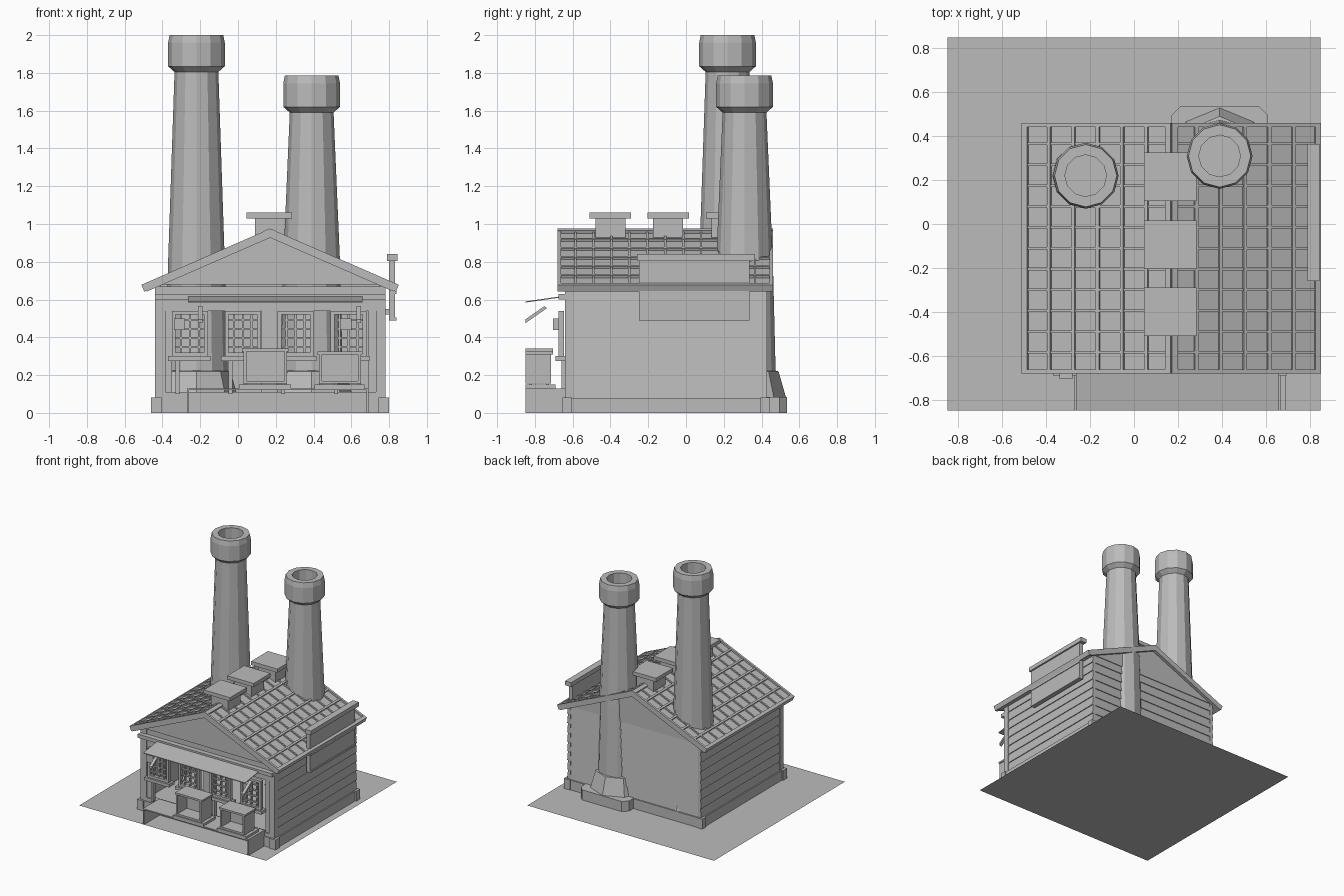
import bpy, bmesh, math
from mathutils import Vector

cube = bpy.data.objects.get("Cube")
if cube:
    bpy.data.objects.remove(cube, do_unlink=True)

grey = bpy.data.materials.new("plain_grey")
grey.use_nodes = True
grey.diffuse_color = (0.5, 0.5, 0.5, 1)
bsdf = grey.node_tree.nodes["Principled BSDF"]
bsdf.inputs["Base Color"].default_value = grey.diffuse_color
bsdf.inputs["Roughness"].default_value = 0.8


def finish(name, bm, fix=True):
    if fix:
        bmesh.ops.recalc_face_normals(bm, faces=bm.faces[:])
    mesh = bpy.data.meshes.new(name)
    bm.to_mesh(mesh)
    bm.free()
    mesh.materials.append(grey)
    obj = bpy.data.objects.new(name, mesh)
    bpy.context.collection.objects.link(obj)
    return obj


def prism(name, pts, a0, a1, axis):
    """Extrude a flat outline along the named axis."""
    place = {"x": lambda p, a: (a, p[0], p[1]),
             "y": lambda p, a: (p[0], a, p[1]),
             "z": lambda p, a: (p[0], p[1], a)}[axis]
    bm = bmesh.new()
    ends = [[bm.verts.new(place(p, a)) for p in pts] for a in (a0, a1)]
    for ring in ends:
        bm.faces.new(ring)
    for i in range(len(pts)):
        j = (i + 1) % len(pts)
        bm.faces.new((ends[0][i], ends[0][j], ends[1][j], ends[1][i]))
    return finish(name, bm)


def box(name, x0, x1, y0, y1, z0, z1):
    return prism(name, [(x0, y0), (x1, y0), (x1, y1), (x0, y1)], z0, z1, "z")


def lathe(name, profile, sides, x, y):
    bm = bmesh.new()
    rings = []
    for r, z in profile:
        rings.append([bm.verts.new((x + r * math.cos(math.tau * i / sides),
                                    y + r * math.sin(math.tau * i / sides), z))
                      for i in range(sides)])
    for a, b in zip(rings, rings[1:]):
        for i in range(sides):
            j = (i + 1) % sides
            bm.faces.new((a[i], a[j], b[j], b[i]))
    bm.faces.new(rings[-1])
    bm.faces.new(rings[0][::-1])
    return finish(name, bm)


# Ground sheet
bm = bmesh.new()
bm.faces.new([bm.verts.new(p) for p in
              ((-.85, -.85, 0), (.85, -.85, 0), (.85, .85, 0), (-.85, .85, 0))])
finish("ground_sheet", bm, False)

# Plinth with corner blocks
LEFT, RIGHT, FRONT, BACK = -.44, .78, -.64, .43
box("plinth", LEFT - .01, RIGHT + .01, FRONT - .005, BACK + .01, 0, .08)
for sx in (LEFT - .02, RIGHT - .035):
    for sy in (FRONT - .015, BACK - .035):
        box("plinth_corner", sx, sx + .055, sy, sy + .05, 0, .082)


# Clapboard walls
def clapboard(name, face, out, a0, a1, axis):
    rows, z0, z1 = 8, .08, .69
    step = (z1 - z0) / rows
    pts = [(face - out * .03, z0)]
    for i in range(rows):
        pts += [(face, z0 + i * step), (face - out * .007, z0 + (i + 1) * step)]
    pts.append((face - out * .03, z1))
    prism(name, pts, a0, a1, axis)


clapboard("left_wall", RIGHT, 1, FRONT + .03, BACK, "y")
clapboard("right_wall", LEFT, -1, FRONT + .03, BACK, "y")
clapboard("back_wall", BACK, 1, LEFT + .008, RIGHT - .008, "x")

# Gable ends
RIDGE_X, RIDGE_Z, RUN, DROP = .17, .96, .665, .29
gable = [(LEFT, .68), (RIGHT, .68), (RIDGE_X, .945)]
prism("front_gable", gable, -.655, -.63, "y")
prism("back_gable", gable, BACK - .03, BACK, "y")

# Front corner posts, lintel and cornice
for x0, x1 in ((LEFT, -.385), (.73, RIGHT)):
    box("corner_post", x0, x1, FRONT, FRONT + .05, .08, .67)
for x0, x1 in ((-.385, -.35), (.69, .73)):
    box("door_post", x0, x1, FRONT + .01, FRONT + .04, .08, .55)
box("lintel", LEFT, RIGHT, FRONT + .005, FRONT + .035, .54, .67)
box("cornice", LEFT, RIGHT, -.675, FRONT + .03, .6, .63)
box("front_threshold", LEFT, RIGHT, FRONT, FRONT + .04, .08, .11)
box("middle_post", .125, .21, FRONT + .01, FRONT + .035, .08, .55)

# Lattice windows with sills
for x0 in (-.35, -.07, .21, .49):
    x1, z0, z1, y0, y1 = x0 + .19, .3, .54, -.665, -.645
    box("window_sill", x0 - .02, x1 + .015, -.69, -.62, .275, .3)
    for a in (x0, x1 - .02):
        box("window_stile", a, a + .02, y0 - .01, y1, z0, z1)
    for z in (z0, z1 - .02):
        box("window_rail", x0, x1, y0 - .01, y1, z, z + .02)
    for i in range(1, 4):
        x = x0 + .19 * i / 4
        box("window_bar", x - .005, x + .005, y0, y1, z0, z1)
    for i in range(1, 5):
        z = z0 + .24 * i / 5
        box("window_crossbar", x0, x1, y0, y1, z - .005, z + .005)
    box("sill_leg", x0 + .02, x0 + .04, -.66, -.63, .1, .28)
for x in (-.31, .57):
    box("wall_lamp", x - .03, x + .03, -.705, -.67, .44, .5)

# Awning sheet and slanted braces
prism("awning", [(-.67, .616), (-.67, .61), (-.85, .584), (-.85, .59)], -.265, .66, "x")
for x in (-.2, .64):
    prism("awning_brace", [(-.85, .475), (-.85, .495), (-.75, .565), (-.735, .555)],
          x - .012, x + .012, "x")

# Open fronted display platform
box("platform_top", -.27, .69, -.85, FRONT, .12, .13)
for x in (-.27, .68):
    box("platform_side", x, x + .01, -.85, FRONT, 0, .13)

# Open fronted crates on the platform
for x0, x1, top in ((.03, .26, .34), (.43, .65, .325)):
    box("crate_base", x0 - .025, x1 + .02, -.85, -.69, .13, .15)
    box("crate_floor", x0, x1, -.85, -.715, .155, .17)
    box("crate_back", x0, x1, -.73, -.715, .155, top)
    box("crate_lid", x0 - .008, x1 + .008, -.85, -.705, top - .015, top)
    for x in (x0, x1 - .015):
        box("crate_side", x, x + .015, -.85, -.715, .155, top)
        for y in (-.83, -.74):
            box("crate_foot", x, x + .015, y, y + .015, .13, .16)

# Roof slopes with battens
LENGTH = math.hypot(RUN, DROP)
Y0, Y1 = -.68, .46


def roof_box(name, side, u0, u1, y0, y1, n0, n1):
    """Box laid on a slope: u runs down from the ridge, n is off the surface."""
    along = Vector((side * RUN, -DROP)) / LENGTH
    normal = Vector((side * DROP, RUN)) / LENGTH
    top = Vector((RIDGE_X, RIDGE_Z))
    pts = [top + along * u + normal * n
           for u, n in ((u0, n0), (u1, n0), (u1, n1), (u0, n1))]
    prism(name, pts, y0, y1, "y")


COLS, ROWS = 6, 12
for side in (-1, 1):
    roof_box("roof_slope", side, 0, LENGTH, Y0, Y1, -.025, 0)
    for i in range(1, COLS):
        u = LENGTH * i / COLS
        roof_box("roof_batten", side, u - .008, u + .008, Y0, Y1, 0, .012)
    for j in range(1, ROWS):
        y = Y0 + (Y1 - Y0) * j / ROWS
        roof_box("roof_rib", side, 0, LENGTH, y - .006, y + .006, 0, .009)
    for y in (Y0, Y1 - .018):
        roof_box("verge_board", side, 0, LENGTH, y, y + .018, -.03, .014)
    roof_box("eave_beam", side, LENGTH - .015, LENGTH + .012, Y0, Y1, -.025, .014)
    roof_box("ridge_cap", side, -.004, .025, Y0, Y1, 0, .016)

# Ridge vents
for y in (-.4, -.095, .215):
    box("vent_box", .09, .245, y - .08, y + .08, .88, 1.03)
    box("vent_lid", .045, .285, y - .11, y + .11, 1.03, 1.06)

# Chimneys with flared feet
for name, x, y, h in (("tall_chimney", -.22, .22, 2.0), ("short_chimney", .39, .31, 1.785)):
    lathe(name, [(.168, .08), (.15, .8), (.116, h - .195), (.15, h - .165),
                 (.15, h - .04), (.142, h), (.095, h), (.095, h - .2)], 12, x, y)
    lathe(name + "_foot", [(.22, .08), (.18, .22), (.16, .225)], 8, x, y)

# Chamfered footing that steps out of the back wall
prism("chimney_footing", [(.17, .1), (.61, .1), (.61, .495), (.57, .535),
                          (.21, .535), (.17, .495)], 0, .083, "z")

# Side signboard with a top rail
box("signboard", .8, .832, -.25, .335, .49, .81)
box("signboard_rail", .79, .845, -.26, .365, .805, .84)
for z in (.49, .63):
    box("signboard_strip", .8, .838, -.25, .335, z, z + .015)
for y in (-.2, .28):
    box("signboard_bracket", .77, .805, y, y + .03, .52, .55)
